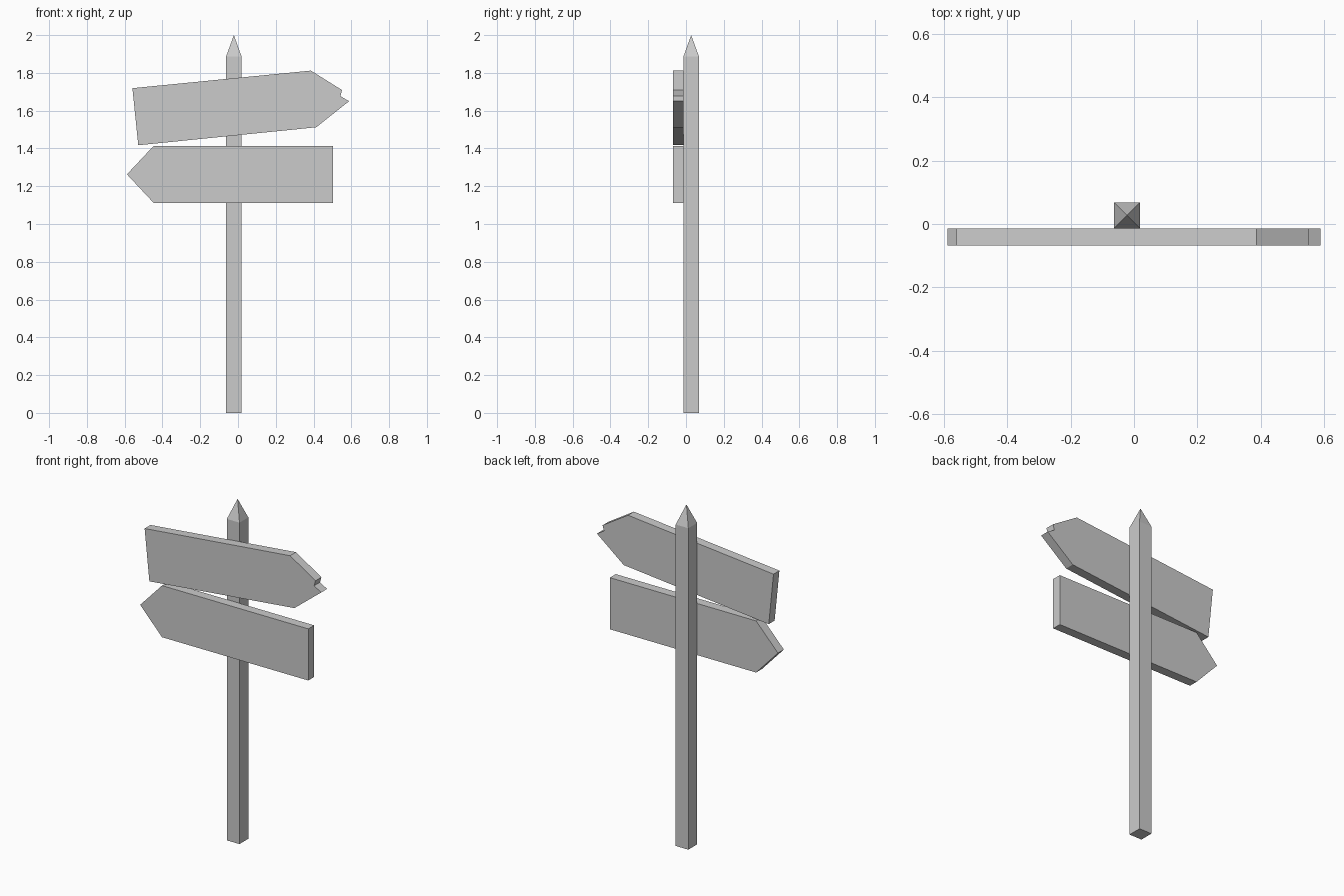
import bpy, bmesh

if "Cube" in bpy.data.objects:
    bpy.data.objects.remove(bpy.data.objects["Cube"])

Y_FRONT, Y_BACK = -0.068, -0.0135   # board thickness; back rests on the post


def finish(bm, name):
    bmesh.ops.recalc_face_normals(bm, faces=bm.faces)
    mesh = bpy.data.meshes.new(name)
    bm.to_mesh(mesh)
    bm.free()
    obj = bpy.data.objects.new(name, mesh)
    bpy.context.collection.objects.link(obj)
    return obj


def board(name, outline):
    """Extrude an x-z outline through the board thickness."""
    bm = bmesh.new()
    face = bm.faces.new([bm.verts.new((x, Y_FRONT, z)) for x, z in outline])
    ext = bmesh.ops.extrude_face_region(bm, geom=[face], use_keep_orig=True)
    verts = [v for v in ext["geom"] if isinstance(v, bmesh.types.BMVert)]
    bmesh.ops.translate(bm, verts=verts, vec=(0, Y_BACK - Y_FRONT, 0))
    return finish(bm, name)


def pointed_post(name, cx, cy, half, shoulder, top):
    """Square post with a pyramid tip."""
    bm = bmesh.new()
    corners = [(-half, -half), (half, -half), (half, half), (-half, half)]
    low = [bm.verts.new((cx + x, cy + y, 0)) for x, y in corners]
    high = [bm.verts.new((cx + x, cy + y, shoulder)) for x, y in corners]
    tip = bm.verts.new((cx, cy, top))
    bm.faces.new(low[::-1])
    for i in range(4):
        j = (i + 1) % 4
        bm.faces.new((low[i], low[j], high[j], high[i]))
        bm.faces.new((high[i], high[j], tip))
    return finish(bm, name)


# Post
pointed_post("post", -0.022, 0.0275, 0.041, 1.887, 2.0)

# Lower board, arrow pointing left
board("lower_board", [(0.504, 1.111), (0.504, 1.414), (-0.446, 1.414),
                      (-0.588, 1.263), (-0.446, 1.111)])

# Upper tilted board, arrow pointing right with a chipped tip
board("upper_board", [(-0.528, 1.417), (0.414, 1.512), (0.588, 1.650),
                      (0.542, 1.677), (0.551, 1.709), (0.386, 1.812),
                      (-0.559, 1.719)])
